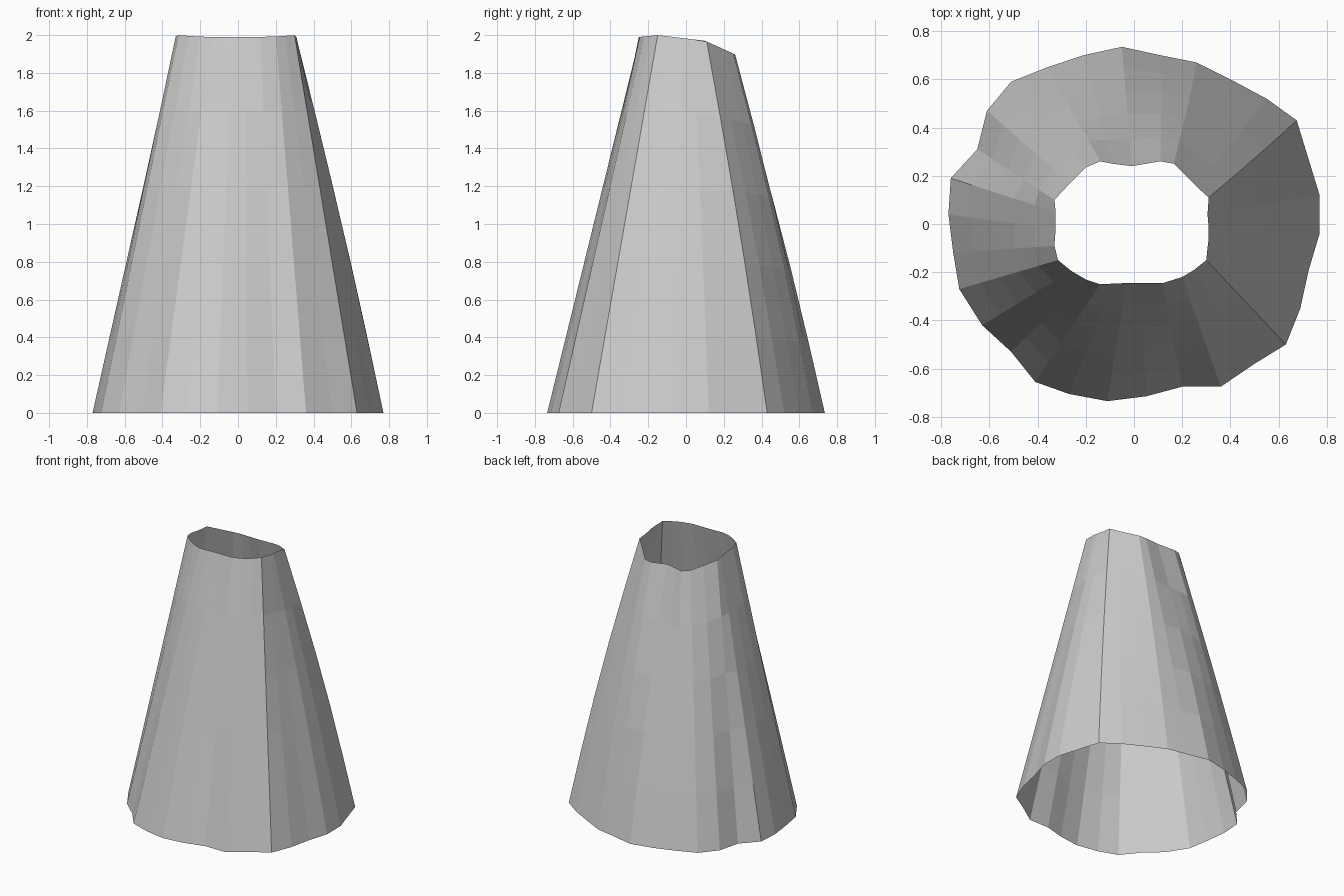
import bpy, bmesh, math
from mathutils import Vector

# Paired outline points, counter-clockwise: bottom x, bottom y, top x, top y
RIM = [
    (.77, -.04, .31, -.02), (.77, .12, .305, .04), (.675, .43, .31, .11),
    (.55, .52, .26, .155), (.40, .60, .21, .205), (.26, .67, .165, .25),
    (.11, .70, .11, .26), (-.05, .735, -.01, .24), (-.21, .70, -.09, .25),
    (-.36, .65, -.14, .26), (-.51, .59, -.20, .235), (-.61, .47, -.265, .17),
    (-.65, .31, -.33, .10), (-.76, .19, -.325, .05), (-.77, .04, -.325, -.02),
    (-.75, -.12, -.33, -.09), (-.725, -.27, -.315, -.15), (-.63, -.42, -.26, -.195),
    (-.51, -.53, -.20, -.23), (-.41, -.655, -.14, -.25), (-.27, -.705, -.08, -.247),
    (-.11, -.735, -.03, -.245), (.05, -.715, .04, -.245), (.20, -.675, .12, -.245),
    (.36, -.675, .20, -.22), (.50, -.58, .25, -.19), (.63, -.50, .30, -.15),
    (.69, -.35, .305, -.10), (.725, -.19, .31, -.06),
]
LEVELS = 5


def rim_height(y):
    """The top opening dips towards the back."""
    if y > .10:
        return 1.97 - (y - .10) * .45
    if y > -.15:
        return 2.0 - (y + .15) * .12
    return 2.0 - (-.15 - y) * .1


# Open tapered sleeve, lofted from the bottom outline to the top outline
bm = bmesh.new()
rings = []
for i in range(LEVELS + 1):
    t = i / LEVELS
    ring = []
    for bx, by, tx, ty in RIM:
        p = Vector((bx, by, 0)).lerp(Vector((tx, ty, rim_height(ty))), t)
        # Slight outward swell on the back and right sides
        out = Vector((bx, by, 0)).normalized()
        swell = .02 * math.sin(math.pi * t) * max(0, out.x * .6 + out.y)
        ring.append(bm.verts.new(p + out * swell))
    rings.append(ring)

n = len(RIM)
for low, high in zip(rings, rings[1:]):
    for j in range(n):
        k = (j + 1) % n
        bm.faces.new((low[j], low[k], high[k], high[j]))

mesh = bpy.data.meshes.new("tapered_sleeve")
bm.to_mesh(mesh)
bm.free()
sleeve = bpy.data.objects.new("tapered_sleeve", mesh)
bpy.context.collection.objects.link(sleeve)
